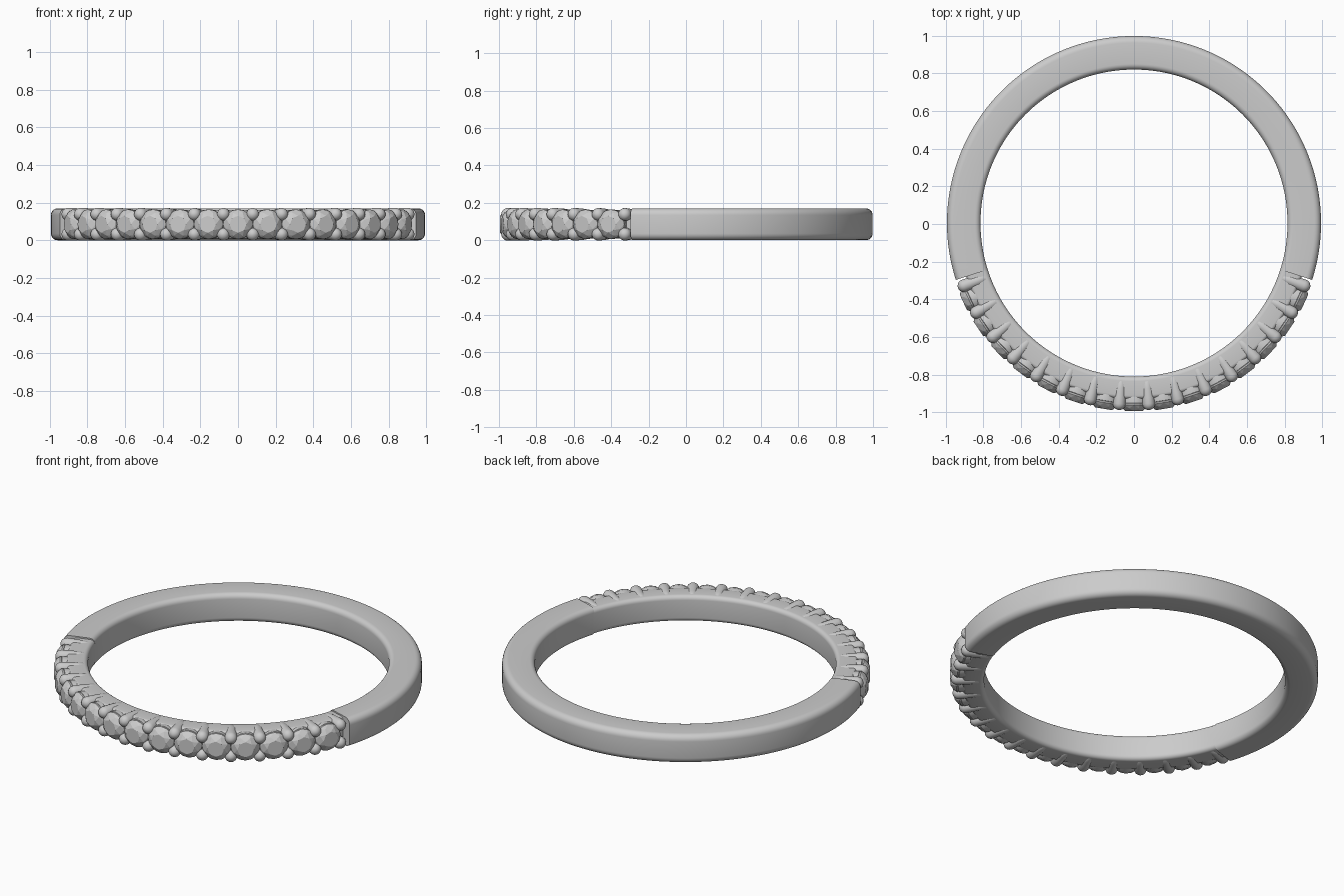
import bpy, bmesh
from math import sin, cos, pi, radians
from mathutils import Matrix

if "Cube" in bpy.data.objects:
    bpy.data.objects.remove(bpy.data.objects["Cube"])

CY = 0.005          # ring centre in y
MID = 0.085         # half height of the band
STEP = 9.3          # degrees between stones
STONES = 15


def finish(bm, name, smooth=40):
    bmesh.ops.recalc_face_normals(bm, faces=bm.faces)
    me = bpy.data.meshes.new(name)
    bm.to_mesh(me)
    bm.free()
    ob = bpy.data.objects.new(name, me)
    bpy.context.collection.objects.link(ob)
    if smooth:
        bpy.ops.object.select_all(action='DESELECT')
        ob.select_set(True)
        bpy.context.view_layer.objects.active = ob
        bpy.ops.object.shade_smooth_by_angle(angle=radians(smooth))
    return ob


def frame(deg, r, z=MID):
    # local z points outwards, local y points up; angle 0 is the front
    a = radians(deg)
    return Matrix(((cos(a), 0, sin(a), r * sin(a)),
                   (sin(a), 0, -cos(a), CY - r * cos(a)),
                   (0, 1, 0, z), (0, 0, 0, 1)))


def rounded_rect(r0, r1, z0, z1, c_in, c_out, n=6):
    pts = []
    for r, z, c, sr, sz, start in ((r1, z1, c_out, -1, -1, 0), (r0, z1, c_in, 1, -1, 90),
                                   (r0, z0, c_in, 1, 1, 180), (r1, z0, c_out, -1, 1, 270)):
        for i in range(n + 1):
            t = radians(start + 90 * i / n)
            pts.append((r + sr * c + c * cos(t), z + sz * c + c * sin(t)))
    return pts


def sweep(name, profile, a0, a1, steps):
    bm = bmesh.new()
    rows = []
    for i in range(steps + 1):
        a = radians(a0 + (a1 - a0) * i / steps)
        rows.append([bm.verts.new((r * sin(a), CY - r * cos(a), z)) for r, z in profile])
    n = len(profile)
    for p, q in zip(rows, rows[1:]):
        for j in range(n):
            k = (j + 1) % n
            bm.faces.new((p[j], p[k], q[k], q[j]))
    bm.faces.new(rows[0])
    bm.faces.new(rows[-1])
    return finish(bm, name)


def lathe(bm, matrix, profile, n):
    # revolve (radius, height) points, closing both ends
    rows = [[bm.verts.new(matrix @ Matrix.Rotation(2 * pi * i / n, 4, 'Z') @
                          Matrix.Translation((r, 0, h)).translation) for i in range(n)]
            for r, h in profile]
    for p, q in zip(rows, rows[1:]):
        for i in range(n):
            k = (i + 1) % n
            bm.faces.new((p[i], p[k], q[k], q[i]))
    bm.faces.new(rows[0])
    bm.faces.new(rows[-1])


# Plain shank around the back, slimmer rail under the stones
END = 72.3
sweep("shank", rounded_rect(0.815, 0.993, 0, 0.17, 0.03, 0.036), END, 360 - END, 120)
sweep("stone_rail", rounded_rect(0.815, 0.935, 0.008, 0.162, 0.025, 0.02), -END - 1, END + 1, 90)

# Tapered seats holding the stones
first = -(STONES - 1) / 2 * STEP
bm = bmesh.new()
for i in range(STONES):
    lathe(bm, frame(first + i * STEP, 0),
          [(0.060, 0.85), (0.074, 0.90), (0.079, 0.945), (0.079, 0.955), (0.07, 0.958)], 32)
finish(bm, "stone_seats")

# Brilliant cut stones: table, crown, girdle and pavilion
bm = bmesh.new()
for i in range(STONES):
    m = frame(first + i * STEP, 0.962)
    verts = []
    for n, r, h, off in ((8, 0.045, 0.037, 0), (8, 0.066, 0.022, 0.5),
                         (16, 0.079, 0.004, 0), (16, 0.079, -0.004, 0), (1, 0, -0.065, 0)):
        for k in range(n):
            t = 2 * pi * (k + off) / n
            verts.append(bm.verts.new(m @ Matrix.Translation((r * cos(t), r * sin(t), h)).translation))
    bmesh.ops.convex_hull(bm, input=verts)
finish(bm, "stones", smooth=0)

# Paired prongs with ball tips between the stones
bm = bmesh.new()
tip = [(0.034 * cos(radians(t)), 0.962 + 0.034 * sin(radians(t))) for t in (0, 18, 36, 54, 72, 86)]
for i in range(STONES + 1):
    for side in (-1, 1):
        m = frame(first + (i - 0.5) * STEP, 0, MID + side * 0.053)
        lathe(bm, m, [(0.020, 0.835), (0.026, 0.845), (0.030, 0.88), (0.033, 0.93)] + tip, 20)
finish(bm, "prongs", smooth=50)
